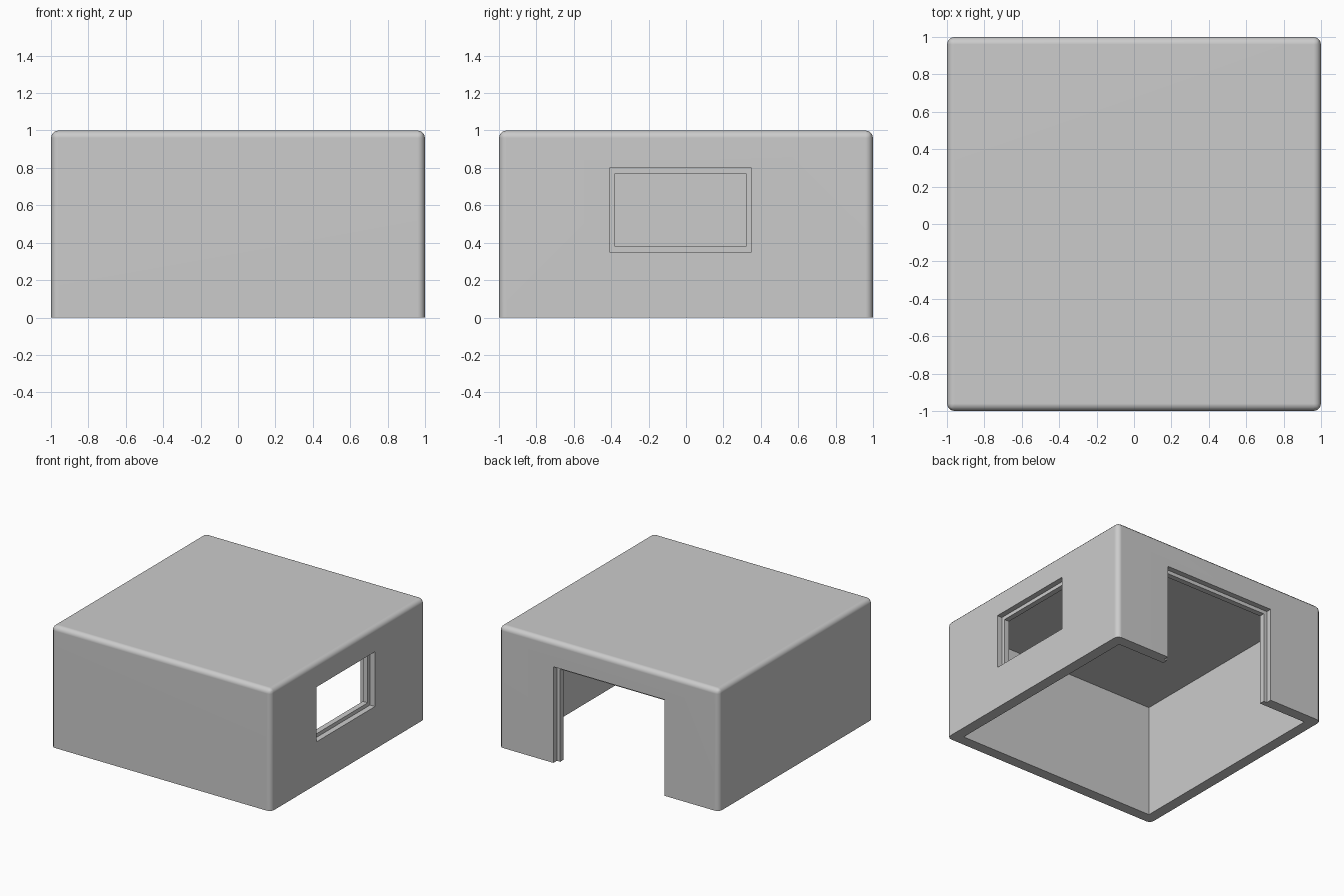
import bpy
import bmesh
import math

old = bpy.data.objects.get("Cube")
if old:
    bpy.data.objects.remove(old, do_unlink=True)

WALL = 0.09       # wall thickness
CEILING = 0.93    # underside of the roof
STEP = 0.03       # width of the rebate round each opening
REBATE = 0.045    # depth of the rebate
OVER = 0.1        # overshoot of the cutters

gray = bpy.data.materials.new("plain gray")
gray.use_nodes = True
gray.diffuse_color = (0.6, 0.6, 0.6, 1)
gray.node_tree.nodes["Principled BSDF"].inputs["Base Color"].default_value = (0.6, 0.6, 0.6, 1)


def box(name, low, high):
    """Axis-aligned box between two corners."""
    bm = bmesh.new()
    bmesh.ops.create_cube(bm, size=1)
    for v in bm.verts:
        v.co = [h if c > 0 else l for c, l, h in zip(v.co, low, high)]
    mesh = bpy.data.meshes.new(name)
    bm.to_mesh(mesh)
    bm.free()
    mesh.materials.append(gray)
    obj = bpy.data.objects.new(name, mesh)
    bpy.context.collection.objects.link(obj)
    return obj


def cut(target, low, high):
    """Cut a box-shaped opening out of the target."""
    cutter = box("cutter", low, high)
    cutter.hide_render = True
    mod = target.modifiers.new("cut", "BOOLEAN")
    mod.operation = "DIFFERENCE"
    mod.solver = "EXACT"
    mod.object = cutter
    bpy.ops.object.modifier_apply(modifier=mod.name)
    bpy.data.objects.remove(cutter, do_unlink=True)


# Outer block, rounded everywhere except round the base
shell = box("building_shell", (-1, -1, 0), (1, 1, 1))
bm = bmesh.new()
bm.from_mesh(shell.data)
edges = [e for e in bm.edges if max(v.co.z for v in e.verts) > 0.5]
bmesh.ops.bevel(bm, geom=edges, offset=0.04, segments=3, profile=0.5, affect="EDGES")
bm.to_mesh(shell.data)
bm.free()

bpy.context.view_layer.objects.active = shell
shell.select_set(True)

# Hollow room, open below
inner = 1 - WALL
cut(shell, (-inner, -inner, -OVER), (inner, inner, CEILING))

# Stepped window in the +x wall: wide rebate outside, narrower hole behind
y0, y1, z0, z1 = -0.41, 0.35, 0.35, 0.80
cut(shell, (1 - REBATE, y0, z0), (1 + OVER, y1, z1))
cut(shell, (inner - OVER, y0 + STEP, z0 + STEP), (1 + OVER, y1 - STEP, z1 - STEP))

# Stepped doorway in the back wall
half, top = 0.505, 0.79
cut(shell, (-half, 1 - REBATE, -OVER), (half, 1 + OVER, top))
cut(shell, (STEP - half, inner - OVER, -OVER), (half - STEP, 1 + OVER, top - STEP))

# Soft rounded edges, crisp openings, flat walls
bpy.ops.object.shade_smooth_by_angle(angle=math.radians(40))
weighted = shell.modifiers.new("flat walls", "WEIGHTED_NORMAL")
weighted.keep_sharp = True
